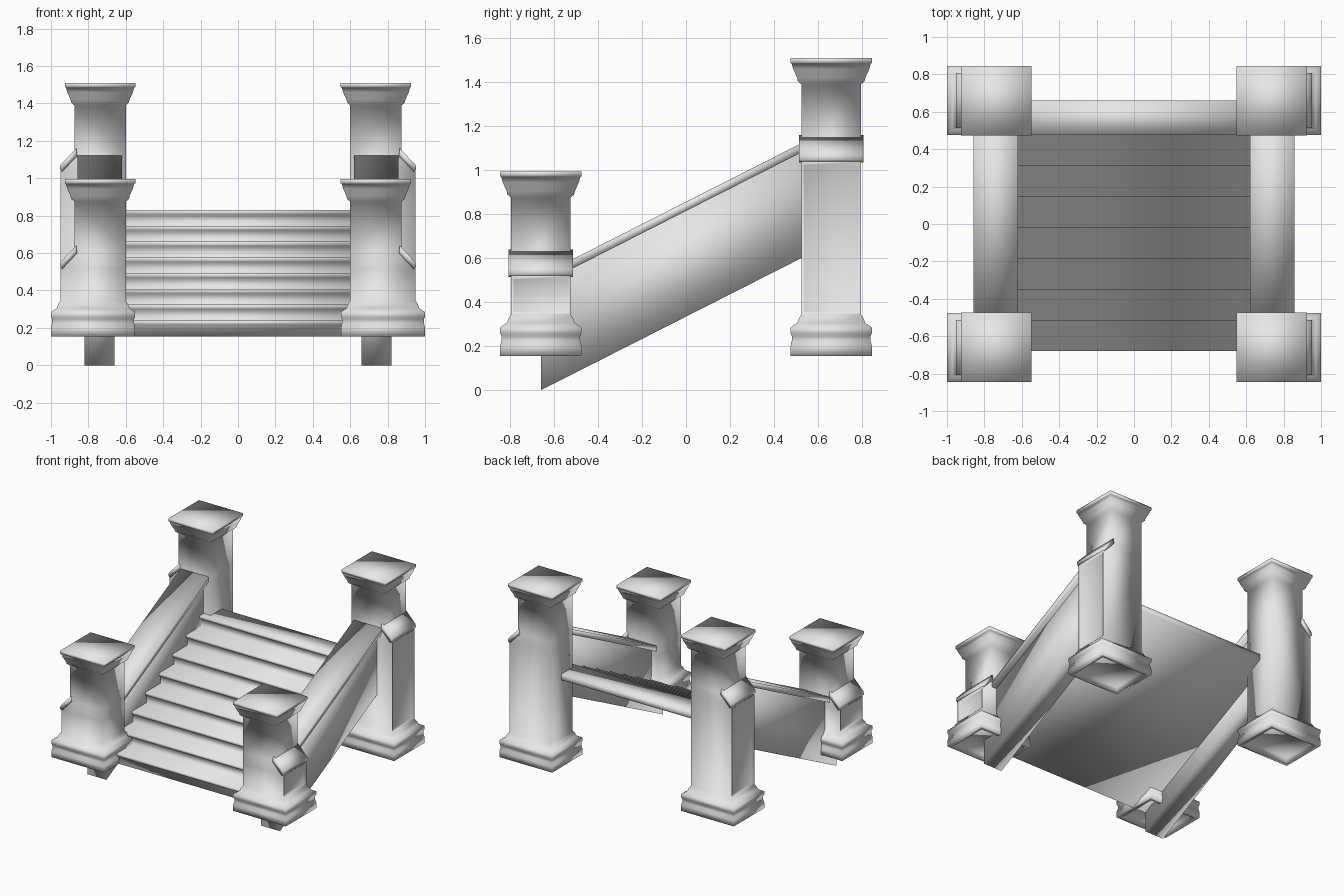
import bpy
import bmesh

cube = bpy.data.objects.get("Cube")
if cube:
    bpy.data.objects.remove(cube)

stone = bpy.data.materials.new("grey_stone")
stone.use_nodes = True
colour = (0.8, 0.8, 0.8, 1)
stone.diffuse_color = colour
stone.node_tree.nodes["Principled BSDF"].inputs["Base Color"].default_value = colour


def finish(name, bm):
    bmesh.ops.recalc_face_normals(bm, faces=bm.faces)
    mesh = bpy.data.meshes.new(name)
    bm.to_mesh(mesh)
    bm.free()
    mesh.materials.append(stone)
    mesh.shade_smooth()
    obj = bpy.data.objects.new(name, mesh)
    bpy.context.collection.objects.link(obj)
    return obj


def bridge(bm, loops):
    """Join consecutive vertex loops with quads and close both ends."""
    bands = []
    for a, b in zip(loops, loops[1:]):
        n = len(a)
        bands.append([bm.faces.new((a[i], a[(i + 1) % n], b[(i + 1) % n], b[i]))
                      for i in range(n)])
    bm.faces.new(loops[0])
    bm.faces.new(loops[-1])
    return bands


def prism_x(name, yz, x0, x1):
    bm = bmesh.new()
    bridge(bm, [[bm.verts.new((x, y, z)) for y, z in yz] for x in (x0, x1)])
    return finish(name, bm)


def prism_y(name, xz, y0, y1):
    bm = bmesh.new()
    bridge(bm, [[bm.verts.new((x, y, z)) for x, z in xz] for y in (y0, y1)])
    return finish(name, bm)


INNER, WIDE, NARROW, HALF = 0.60, 0.95, 0.875, 0.135

# Moulding profiles: (offset from the shaft, height)
BASE = [(0.02, 0.19), (0.02, 0.155), (0.05, 0.155), (0.05, 0.2), (0.044, 0.225),
        (0.044, 0.245), (0.05, 0.26), (0.05, 0.285), (0.02, 0.305), (0.01, 0.33), (0, 0.345)]
CAP = [(0, -0.12), (0.017, -0.105), (0.02, -0.09), (0.038, -0.05), (0.045, -0.025),
       (0.051, -0.022), (0.051, 0)]


def pillar(name, side, yc, ledge, top):
    # Moulded base, wide lower shaft, sloped shoulder, narrow shaft and cap
    rings = [(o, WIDE, z) for o, z in BASE]
    rings += [(0, WIDE, ledge), (0, NARROW, ledge + 0.09)]
    rings += [(o, NARROW, top + z) for o, z in CAP]
    bm = bmesh.new()
    loops = []
    for o, outer, z in rings:
        x0, x1, h = INNER - o, outer + o, HALF + o
        loops.append([bm.verts.new((side * x, yc + y, z))
                      for x, y in ((x0, -h), (x1, -h), (x1, h), (x0, h))])
    bands = bridge(bm, loops)
    bmesh.ops.recalc_face_normals(bm, faces=bm.faces)
    # Recessed panel on the outer side of the lower shaft
    bmesh.ops.inset_individual(bm, faces=[bands[len(BASE) - 1][1]],
                               thickness=0.018, depth=-0.012)
    finish(name, bm)
    # Sloped coping on the shoulder
    coping = [(0.86, 0.085), (0.94, 0), (0.952, 0.012), (0.95, 0.035), (0.865, 0.125)]
    prism_y(name + "_coping", [(side * x, ledge + z) for x, z in coping],
            yc - 0.147, yc + 0.147)


for side, label in ((-1, "right"), (1, "left")):
    pillar(f"front_{label}_pillar", side, -0.66, 0.515, 0.995)
    pillar(f"back_{label}_pillar", side, 0.66, 1.035, 1.51)

    # Solid balustrade wall and its wider handrail, both following the slope
    def line(y, height, slope=0.507):
        return (y, height + slope * (y + 0.66))

    prism_x(f"{label}_balustrade",
            [line(-0.66, 0), line(0.64, 0), line(0.64, 0.49), line(-0.66, 0.49)],
            side * 0.66, side * 0.82)
    prism_x(f"{label}_handrail",
            [line(-0.6, 0.48), line(0.6, 0.48), line(0.6, 0.522), line(-0.6, 0.522)],
            side * 0.62, side * 0.858)

# Staircase with overhanging nosings, a top landing and a flat sloped underside
STEPS, RUN, RISE, NOSE = 8, 0.165, 0.0843, 0.016
profile = [(-0.665, 0.155)]
for i in range(STEPS):
    y, z = -0.68 + i * RUN, 0.24 + i * RISE
    profile += [(y + NOSE, z - 0.028), (y, z - 0.022), (y, z)]
    if i < STEPS - 1:
        profile.append((y + RUN + NOSE, z))
profile += [(0.66, 0.83), (0.66, 0.785)]
prism_x("staircase", profile, -0.67, 0.67)
